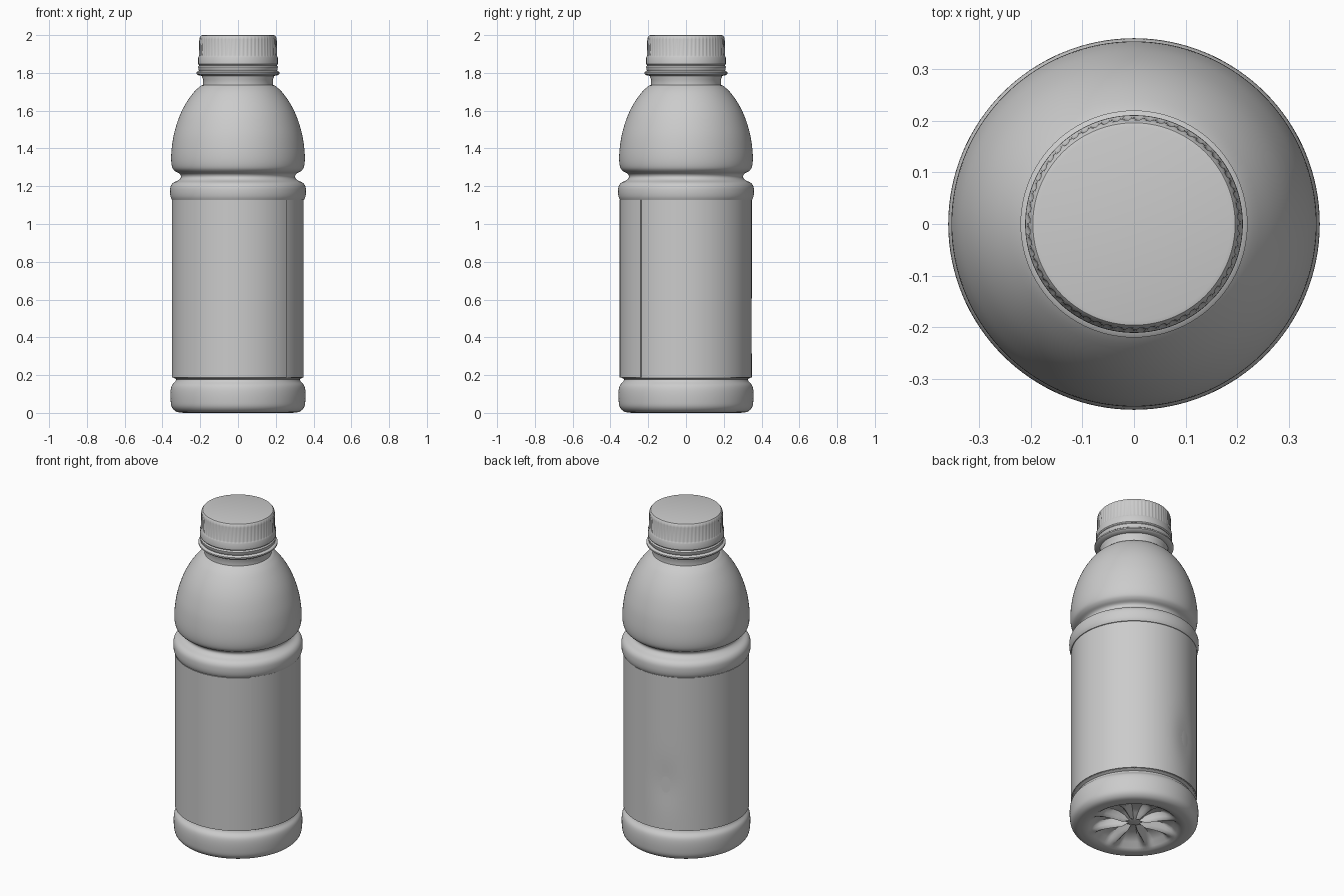
import bpy, math

if "Cube" in bpy.data.objects:
    bpy.data.objects.remove(bpy.data.objects["Cube"])

grey = bpy.data.materials.new("plain_grey")
grey.diffuse_color = (0.6, 0.6, 0.6, 1)
grey.use_nodes = True
grey.node_tree.nodes["Principled BSDF"].inputs["Base Color"].default_value = grey.diffuse_color


def make(name, verts, faces, angle=35):
    me = bpy.data.meshes.new(name)
    me.from_pydata(verts, [], faces)
    me.materials.append(grey)
    ob = bpy.data.objects.new(name, me)
    bpy.context.collection.objects.link(ob)
    bpy.ops.object.select_all(action='DESELECT')
    ob.select_set(True)
    bpy.context.view_layer.objects.active = ob
    bpy.ops.object.shade_smooth_by_angle(angle=math.radians(angle))
    return ob


def lathe(name, profile, n=96, warp=lambda r, z, a, i: (r, z), angle=35):
    """Spin (radius, height) points; points on the axis become end fans."""
    verts, rings = [], []
    for r, z in profile:
        count = n if r > 0 else 1
        rings.append(range(len(verts), len(verts) + count))
        for i in range(count):
            a = 2 * math.pi * i / n
            rr, zz = warp(r, z, a, i) if r > 0 else (r, z)
            verts.append((rr * math.cos(a), rr * math.sin(a), zz))
    faces = []
    for lo, hi in zip(rings, rings[1:]):
        for i in range(n):
            j = (i + 1) % n
            f = [lo[i % len(lo)], lo[j % len(lo)], hi[j % len(hi)], hi[i % len(hi)]]
            faces.append(list(dict.fromkeys(f)))
    return make(name, verts, faces, angle)


def spline(pts, steps=4):
    """Catmull-Rom curve through the points."""
    p = [pts[0]] + pts + [pts[-1]]
    out = []
    for a, b, c, d in zip(p, p[1:], p[2:], p[3:]):
        for s in range(steps):
            t = s / steps
            out.append(tuple(0.5 * (2 * b[k] + (c[k] - a[k]) * t
                                    + (2 * a[k] - 5 * b[k] + 4 * c[k] - d[k]) * t * t
                                    + (3 * b[k] - a[k] - 3 * c[k] + d[k]) * t ** 3)
                             for k in (0, 1)))
    return out + [pts[-1]]


# Bottle body: foot, label recess, waist ring, groove, shoulder dome, neck
foot = spline([(0.285, 0.0), (0.325, 0.006), (0.350, 0.03), (0.357, 0.07),
               (0.357, 0.115), (0.350, 0.145), (0.333, 0.165), (0.327, 0.178)])
waist = spline([(0.350, 1.128), (0.357, 1.145), (0.360, 1.17), (0.357, 1.198),
                (0.343, 1.218), (0.315, 1.232), (0.302, 1.248), (0.308, 1.265),
                (0.332, 1.279), (0.348, 1.300), (0.354, 1.345), (0.350, 1.41),
                (0.337, 1.485), (0.310, 1.57), (0.275, 1.64), (0.232, 1.70),
                (0.197, 1.732)])
neck = [(0.186, 1.737), (0.184, 1.765), (0.190, 1.778), (0.190, 1.785), (0, 1.785)]
under = [(0, 0.035), (0.035, 0.037), (0.07, 0.058), (0.11, 0.066), (0.15, 0.065),
         (0.19, 0.055), (0.22, 0.038), (0.245, 0.012), (0.262, 0.002)]


def base_petals(r, z, a, i):
    # Radial ribs hang down inside the hollow underside
    if z < 0.07 and 0.06 < r < 0.24:
        rib = max(0.0, math.cos(8 * a + math.pi / 2)) ** 1.5
        z -= rib * 0.75 * (z - 0.005)
    return r, z


lathe("bottle_body", under + foot + [(0.342, 0.186), (0.342, 1.126)] + waist + neck,
      128, base_petals)

# Wrapped label: one sheet with an overlapping vertical seam at front right
SEAM = math.radians(-43)
N, M = 128, 24


def label_point(i, k):
    t = i / N
    a = SEAM + 2 * math.pi * t
    z = 0.188 + 0.938 * k / M
    r = 0.3465 + 0.0055 * t
    # Shallow dent at the back
    d = ((a - math.radians(106)) / 0.22) ** 2 + ((z - 0.46) / 0.13) ** 2
    r -= 0.008 * math.exp(-d)
    return r, a, z


verts, faces = [], []
for k in range(-1, M + 2):
    for i in range(N + 1):
        r, a, z = label_point(i, min(max(k, 0), M))
        if k < 0 or k > M:
            r = 0.335       # top and bottom edges fold inward
        verts.append((r * math.cos(a), r * math.sin(a), z))
W = N + 1
for k in range(M + 2):
    for i in range(N):
        q = k * W + i
        faces.append((q, q + 1, q + W + 1, q + W))
    # step at the seam joining the outer end to the inner start
    q = k * W
    faces.append((q + N, q, q + W, q + W + N))
make("label_wrap", verts, faces, 30)

# Neck support ring
lathe("neck_ring", [(0, 1.784), (0.19, 1.784), (0.212, 1.788), (0.220, 1.795),
                    (0.220, 1.803), (0.212, 1.809), (0.198, 1.812), (0, 1.812)])

# Tamper band under the cap
lathe("tamper_band", [(0, 1.808), (0.203, 1.808), (0.209, 1.815), (0.211, 1.832),
                      (0.206, 1.838), (0.203, 1.842), (0, 1.842)])


# Screw cap with fine grip ribs
def grip(r, z, a, i):
    if 1.89 < z < 1.986 and r > 0.19:
        r -= 0.003 * (i // 2 % 2)
    return r, z


lathe("screw_cap", [(0, 1.840), (0.205, 1.840), (0.2105, 1.846), (0.2105, 1.882),
                    (0.2075, 1.888), (0.207, 1.893), (0.205, 1.978),
                    (0.202, 1.990), (0.196, 1.998), (0.188, 2.0), (0, 2.0)], 240, grip)
